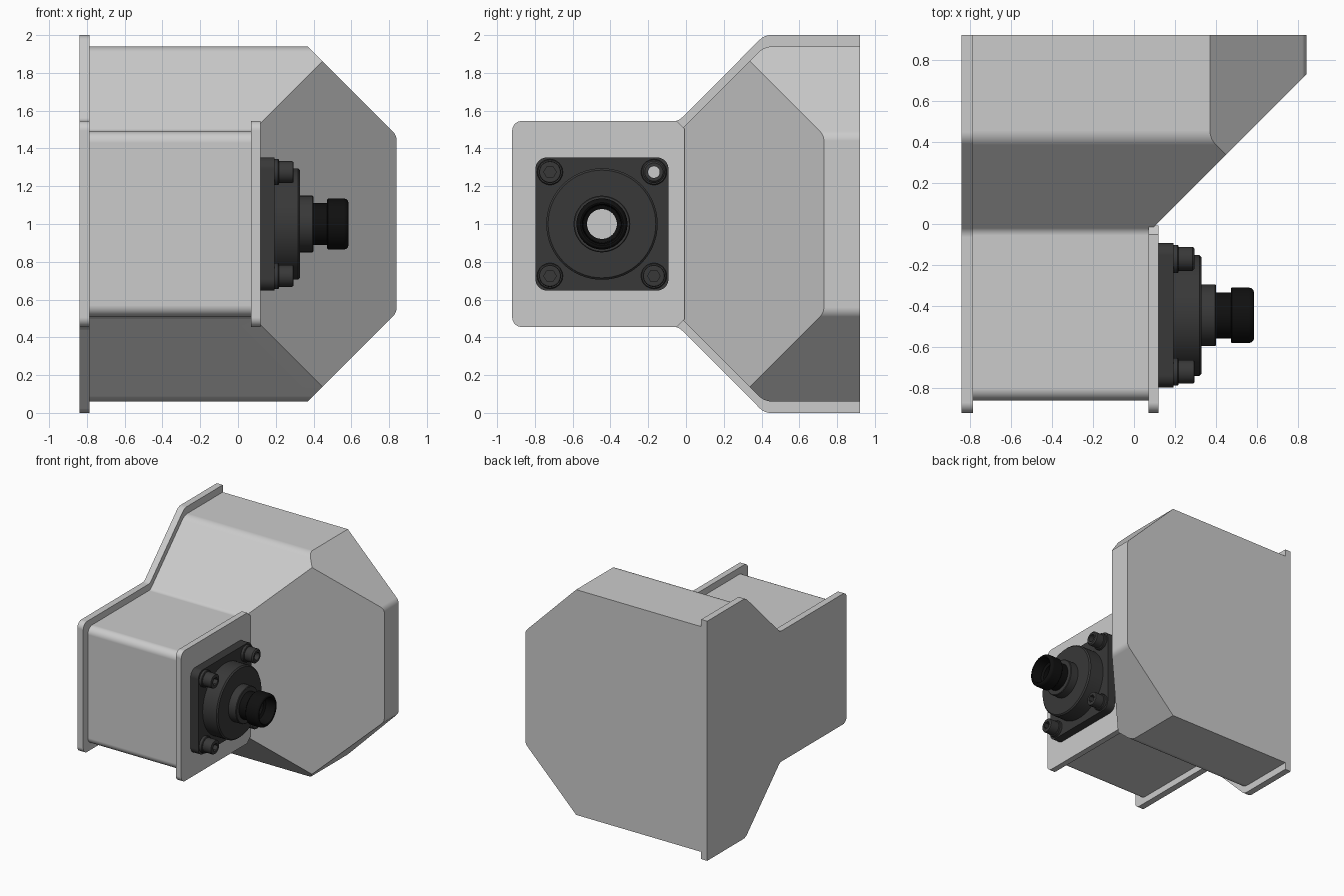
import bpy, bmesh, math
from mathutils import Vector

if "Cube" in bpy.data.objects:
    bpy.data.objects.remove(bpy.data.objects["Cube"])

CY, CZ = -0.445, 1.0      # connector axis
S = 0.275                 # screw offset from the axis


def material(name, v):
    m = bpy.data.materials.new(name)
    m.diffuse_color = (v, v, v, 1)
    m.use_nodes = True
    m.node_tree.nodes["Principled BSDF"].inputs["Base Color"].default_value = m.diffuse_color
    return m


DARK, BLACK = material("dark_plastic", 0.04), material("black_rubber", 0.005)


def fillet(corners, seg=8):
    """Corners are (u, v, radius); returns the outline with rounded corners."""
    out = []
    for i, (u, v, r) in enumerate(corners):
        p = Vector((u, v))
        if r == 0:
            out.append(p)
            continue
        d1 = (Vector(corners[i - 1][:2]) - p).normalized()
        d2 = (Vector(corners[(i + 1) % len(corners)][:2]) - p).normalized()
        half = d1.angle(d2) / 2
        c = p + (d1 + d2).normalized() * r / math.sin(half)
        t = r / math.tan(half)
        a, b = (p + d1 * t - c).normalized(), (p + d2 * t - c).normalized()
        out += [c + a.slerp(b, k / seg).normalized() * r for k in range(seg + 1)]
    return out


def finish(name, bm, mat=None):
    bmesh.ops.recalc_face_normals(bm, faces=bm.faces)
    me = bpy.data.meshes.new(name)
    bm.to_mesh(me)
    bm.free()
    ob = bpy.data.objects.new(name, me)
    bpy.context.collection.objects.link(ob)
    if mat:
        me.materials.append(mat)
    return ob


def prism(name, outline, axis, lo, hi, mat=None):
    place = {"x": lambda u, v, t: (t, u, v), "y": lambda u, v, t: (u, t, v),
             "z": lambda u, v, t: (u, v, t)}[axis]
    bm = bmesh.new()
    a, b = [[bm.verts.new(place(p[0], p[1], t)) for p in outline] for t in (lo, hi)]
    bm.faces.new(a)
    bm.faces.new(b)
    for i in range(len(a)):
        bm.faces.new((a[i - 1], a[i], b[i], b[i - 1]))
    return finish(name, bm, mat)


def lathe(name, profile, y, z, mat, n=64):
    """Turns a closed (x, radius) profile around an axis along x."""
    bm = bmesh.new()
    rings = []
    for k in range(n):
        c, s = math.cos(2 * math.pi * k / n), math.sin(2 * math.pi * k / n)
        rings.append([bm.verts.new((x, y + r * c, z + r * s)) for x, r in profile])
    for k in range(n):
        a, b = rings[k - 1], rings[k]
        for j in range(len(profile)):
            bm.faces.new((a[j - 1], a[j], b[j], b[j - 1]))
    return finish(name, bm, mat)


def circle(y, z, r, n):
    return [(y + r * math.cos(2 * math.pi * k / n), z + r * math.sin(2 * math.pi * k / n))
            for k in range(n)]


def boolean(ob, cutter, op):
    m = ob.modifiers.new("cut", "BOOLEAN")
    m.object, m.operation, m.solver = cutter, op, "EXACT"
    bpy.context.view_layer.objects.active = ob
    bpy.ops.object.modifier_apply(modifier=m.name)
    bpy.data.objects.remove(cutter)


def mirrored(half):
    """Completes a (u, z, r) outline given for the upper half about z = 1."""
    return half + [(u, 2 - z, r) for u, z, r in reversed(half)]


# Mounting plate on the left side
plate = fillet(mirrored([(-0.92, 1.545, 0.05), (-0.04, 1.545, 0.06),
                         (0.415, 2.0, 0.08), (0.92, 2.0, 0)]))
prism("mounting_plate", plate, "x", -0.84, -0.785)

# Housing: the intersection of its side, front and top silhouettes
side = fillet(mirrored([(-0.86, 1.49, 0.06), (-0.035, 1.49, 0.05),
                        (0.415, 1.94, 0.1), (0.92, 1.94, 0)]))
housing = prism("housing", side, "x", -0.80, 1.0)
front = fillet(mirrored([(-1.1, 2.14, 0), (0.17, 2.14, 0), (0.84, 1.47, 0.07)]))
boolean(housing, prism("front_cutter", front, "y", -1.2, 1.2), "INTERSECT")
top = [(-1.1, -1.1), (0.09, -1.1), (0.09, -0.02), (0.84, 0.73), (0.84, 1.1), (-1.1, 1.1)]
boolean(housing, prism("top_cutter", top, "z", -0.3, 2.3), "INTERSECT")

# Front flange that carries the connector
flange = fillet(mirrored([(-0.92, 1.545, 0.05), (-0.05, 1.545, 0), (-0.008, 1.505, 0)]))
prism("front_flange", flange, "x", 0.07, 0.12)

# Connector base plate with a bore and one open screw hole
h = 0.352
base = prism("connector_base", fillet([(CY - h, CZ - h, 0.06), (CY + h, CZ - h, 0.06),
                                       (CY + h, CZ + h, 0.06), (CY - h, CZ + h, 0.06)]),
             "x", 0.12, 0.192, DARK)
boolean(base, prism("bore_cutter", circle(CY, CZ, 0.1, 48), "x", 0.0, 0.3), "DIFFERENCE")
boolean(base, prism("hole_cutter", circle(CY + S, CZ + S, 0.04, 32), "x", 0.0, 0.3), "DIFFERENCE")

# Connector body and cable gland
lathe("connector_body", [(0.121, 0.08), (0.121, 0.11), (0.18, 0.13), (0.18, 0.295), (0.318, 0.295),
                         (0.328, 0.285), (0.328, 0.15), (0.395, 0.15), (0.4, 0.145),
                         (0.4, 0.08)], CY, CZ, DARK)
lathe("cable_gland", [(0.39, 0.079), (0.39, 0.112), (0.472, 0.112), (0.472, 0.13),
                      (0.477, 0.135), (0.56, 0.135), (0.572, 0.132), (0.581, 0.124),
                      (0.585, 0.113), (0.582, 0.106), (0.57, 0.101), (0.5, 0.098),
                      (0.49, 0.079)], CY, CZ, BLACK)

# Corner screws with bosses; three have hex sockets, one is hollow
for i, (sy, sz) in enumerate([(-1, -1), (1, -1), (-1, 1), (1, 1)]):
    y, z = CY + S * sy, CZ + S * sz
    hollow = i == 3
    inner, start = (0.031, 0.121) if hollow else (0.001, 0.18)
    lathe(f"screw_boss_{i + 1}", [(start, inner), (start, 0.045), (0.185, 0.068),
                                  (0.213, 0.068), (0.218, 0.063), (0.218, inner)],
          y, z, DARK, 40)
    if hollow:
        lathe("hollow_screw", [(0.21, 0.031), (0.21, 0.058), (0.285, 0.058),
                               (0.295, 0.048), (0.295, 0.031)], y, z, DARK, 40)
        continue
    head = prism(f"screw_head_{i + 1}", circle(y, z, 0.058, 40), "x", 0.21, 0.295, DARK)
    bm = bmesh.new()
    bm.from_mesh(head.data)
    rim = [e for e in bm.edges if all(v.co.x > 0.29 for v in e.verts)]
    bmesh.ops.bevel(bm, geom=rim, offset=0.01, segments=2, profile=0.5, affect="EDGES")
    bm.to_mesh(head.data)
    bm.free()
    boolean(head, prism("hex_cutter", circle(y, z, 0.033, 6), "x", 0.25, 0.4), "DIFFERENCE")

# Smooth the rounded corners while keeping flat faces flat
for ob in list(bpy.context.scene.objects):
    bpy.ops.object.select_all(action="DESELECT")
    ob.select_set(True)
    bpy.context.view_layer.objects.active = ob
    bpy.ops.object.shade_smooth_by_angle(angle=math.radians(28))
    ob.modifiers.new("weighted", "WEIGHTED_NORMAL").keep_sharp = True
